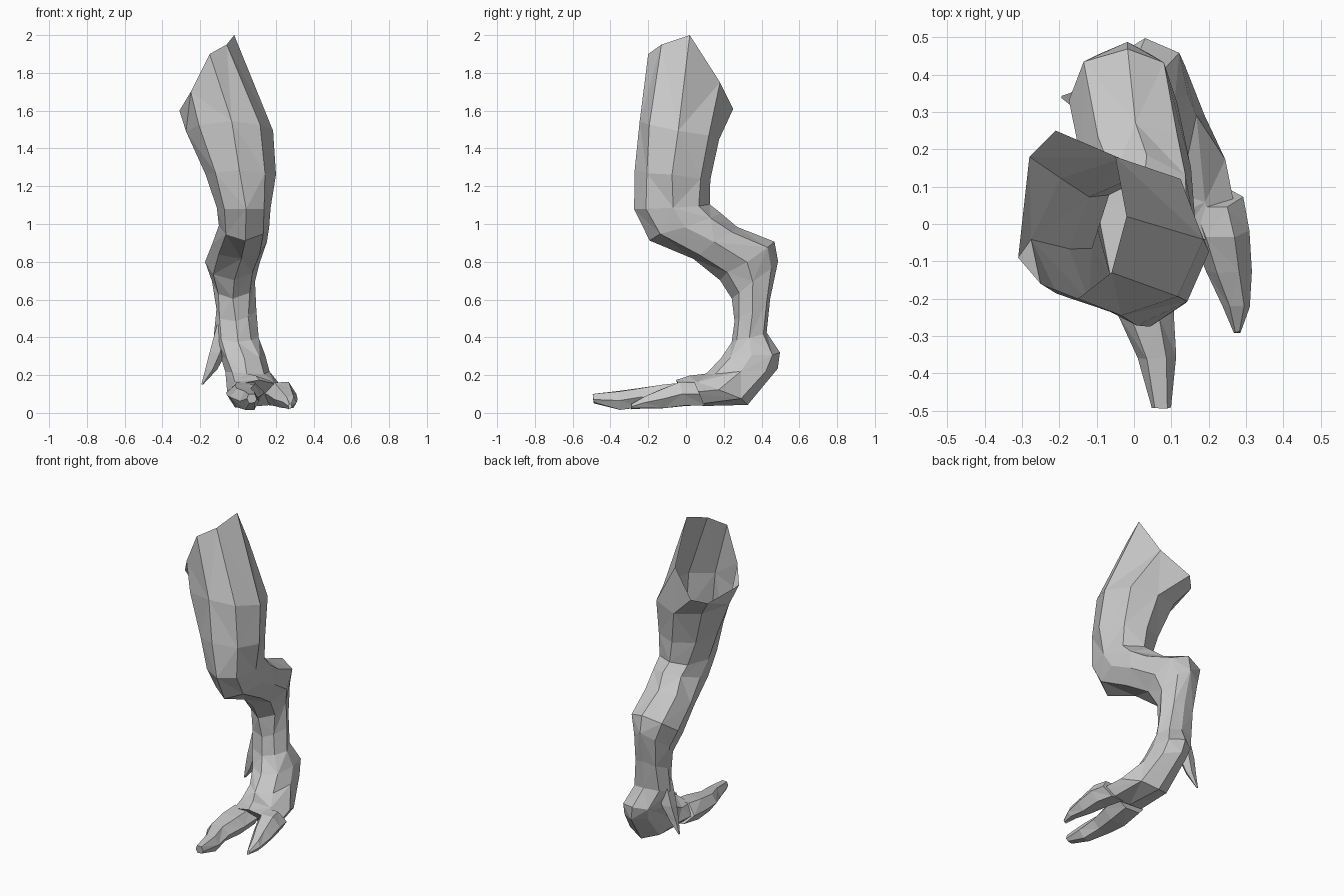
import bpy, bmesh, math, random

if "Cube" in bpy.data.objects:
    bpy.data.objects.remove(bpy.data.objects["Cube"])
random.seed(4)

skin = bpy.data.materials.new("pale_grey")
skin.diffuse_color = (0.58, 0.58, 0.58, 1)
skin.use_nodes = True
skin.node_tree.nodes["Principled BSDF"].inputs["Base Color"].default_value = skin.diffuse_color


def ring(front_y, front_z, back_y, back_z, x0, x1, sides, jitter):
    """Tilted oval section through a front point and a back point."""
    cx, cy, cz = (x0 + x1) / 2, (front_y + back_y) / 2, (front_z + back_z) / 2
    pts = []
    for i in range(sides):
        a = 2 * math.pi * i / sides
        c, s = math.cos(a), math.sin(a)
        j = [random.uniform(-jitter, jitter) for _ in range(3)]
        pts.append((cx + c * (x1 - x0) / 2 + j[0],
                    cy + s * (front_y - back_y) / 2 + j[1],
                    cz + s * (front_z - back_z) / 2 + j[2]))
    return pts


def loft(name, rings, cap_start=True):
    """Skin neighbouring sections with flat triangles."""
    bm = bmesh.new()
    loops = [[bm.verts.new(p) for p in r] for r in rings]
    n = len(loops[0])
    for k, (a, b) in enumerate(zip(loops, loops[1:])):
        for i in range(n):
            j = (i + 1) % n
            if (i + k) % 2:
                bm.faces.new((a[i], a[j], b[j]))
                bm.faces.new((a[i], b[j], b[i]))
            else:
                bm.faces.new((a[i], a[j], b[i]))
                bm.faces.new((a[j], b[j], b[i]))
    if cap_start:
        bm.faces.new(loops[0])
    bm.faces.new(loops[-1])
    bmesh.ops.recalc_face_normals(bm, faces=bm.faces[:])
    mesh = bpy.data.meshes.new(name)
    bm.to_mesh(mesh)
    bm.free()
    mesh.materials.append(skin)
    obj = bpy.data.objects.new(name, mesh)
    bpy.context.collection.objects.link(obj)
    return obj


# Slanted open rim at the hip
rim = [(-.02, .02, 2.0), (-.06, -.13, 1.95), (-.15, -.2, 1.9), (-.25, -.16, 1.7),
       (-.31, -.09, 1.6), (-.28, .18, 1.58), (-.21, .25, 1.61), (-.05, .18, 1.75)]

# Thigh, knee, shank, hock, ankle and foot: front y z, back y z, x range
sections = [
    (-.25, 1.54, .18, 1.45, -.27, .19),
    (-.265, 1.28, .13, 1.24, -.18, .195),
    (-.27, 1.08, .13, 1.10, -.11, .18),
    (-.20, .92, .19, 1.06, -.10, .17),
    (.04, .82, .27, .98, -.14, .16),
    (.18, .71, .47, .90, -.17, .12),
    (.24, .60, .48, .80, -.14, .09),
    (.25, .49, .45, .60, -.12, .09),
    (.24, .38, .43, .43, -.12, .11),
    (.19, .28, .50, .32, -.09, .15),
    (.10, .21, .48, .23, -.07, .17),
    (.02, .19, .33, .05, -.06, .24),
    (-.06, .17, .09, .03, -.05, .27),
]
loft("leg", [rim] + [ring(*s, 8, .008) for s in sections], cap_start=False)

# Long inner toe
inner = [(-.02, .17, .04, .04, -.06, .14), (-.13, .16, -.10, .02, -.06, .13),
         (-.25, .14, -.23, .02, -.04, .105), (-.36, .12, -.35, .01, .01, .11),
         (-.49, .10, -.49, .05, .045, .10)]
loft("inner_toe", [ring(*s, 6, .004) for s in inner])

# Short outer toe
outer = [(.04, .17, .10, .03, .12, .29), (-.04, .17, .0, .03, .15, .31),
         (-.13, .13, -.12, .02, .19, .315), (-.22, .09, -.22, .02, .24, .31),
         (-.29, .05, -.29, .02, .265, .285)]
loft("outer_toe", [ring(*s, 6, .003) for s in outer])

# Rear spur on the inner side of the ankle
spur = [(.28, .47, .38, .45, -.12, -.03), (.29, .32, .38, .32, -.16, -.06),
        (.31, .23, .36, .23, -.18, -.11), (.335, .15, .345, .15, -.195, -.185)]
loft("spur", [ring(*s, 5, 0) for s in spur])
